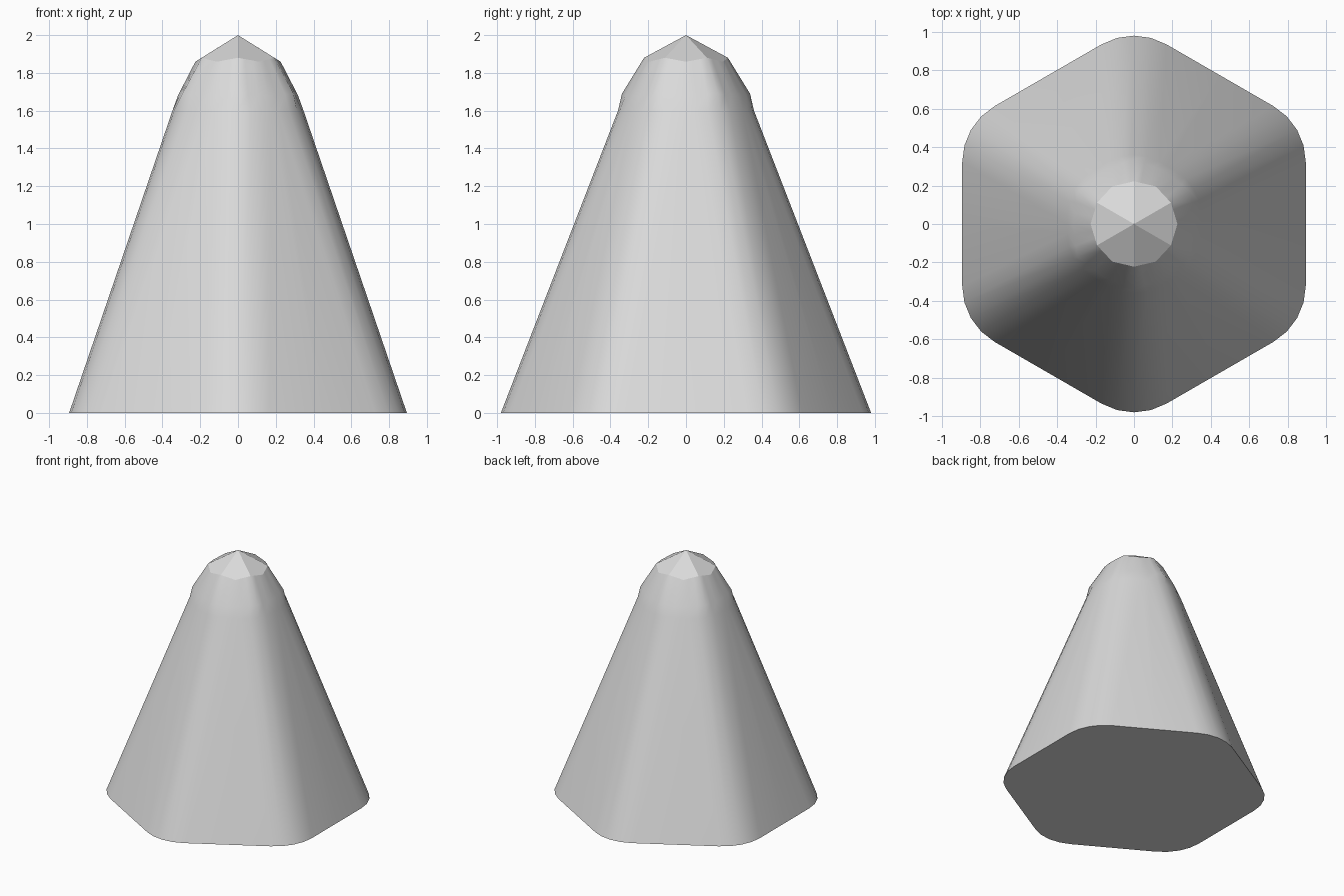
import bpy, bmesh
from math import sin, cos, radians, sqrt
from mathutils import Vector, Matrix

cube = bpy.data.objects.get("Cube")
if cube:
    bpy.data.objects.remove(cube)

SIDES = 6
STEP = 6  # points per side: five on the rounded corner, one mid-flat


def around(points):
    """Repeat one corner-to-corner run of points six times about z."""
    return [Matrix.Rotation(radians(60 * k), 3, 'Z') @ p
            for k in range(SIDES) for p in points]


def rounded_ring(apothem, radius, z):
    """Hexagon with rounded corners, starting at the +y corner."""
    centre = (apothem - radius) * 2 / sqrt(3)

    def corner(deg):
        a = radians(90 + deg)
        return Vector((radius * cos(a), centre + radius * sin(a), z))

    turn = Matrix.Rotation(radians(60), 3, 'Z')
    mid = Matrix.Rotation(radians(30), 3, 'Z') @ Vector((0, apothem, z))
    return around([corner(0), corner(15), corner(30), mid,
                   turn @ corner(-30), turn @ corner(-15)])


def twelve_ring(r_corner, z_corner, r_mid, z_mid):
    """Twelve-sided ring, alternating corner and mid-flat points."""
    a = Vector((0, r_corner, z_corner))
    b = Matrix.Rotation(radians(30), 3, 'Z') @ Vector((0, r_mid, z_mid))
    c = Matrix.Rotation(radians(60), 3, 'Z') @ a
    return around([a, a.lerp(b, 1 / 3), a.lerp(b, 2 / 3),
                   b, b.lerp(c, 1 / 3), b.lerp(c, 2 / 3)])


rings = [
    rounded_ring(0.894, 0.338, 0),
    rounded_ring(0.347, 0.263, 1.6),
    twelve_ring(0.339, 1.69, 0.318, 1.68),
    twelve_ring(0.222, 1.88, 0.226, 1.859),
]

bm = bmesh.new()
loops = [[bm.verts.new(p) for p in ring] for ring in rings]
count = len(loops[0])

# Smooth tapering walls
for low, high in zip(loops, loops[1:]):
    for i in range(count):
        j = (i + 1) % count
        bm.faces.new((low[i], low[j], high[j], high[i])).smooth = True

# Flat base
bm.faces.new(list(reversed(loops[0])))

# Six flat facets meeting at the tip
tip = bm.verts.new((0, 0, 2))
for k in range(SIDES):
    edge = [loops[-1][(k * STEP + i) % count] for i in range(STEP + 1)]
    bm.faces.new(edge + [tip])

# Keep the base rim and all cap edges crisp
for e in bm.edges:
    e.smooth = all(f.smooth for f in e.link_faces)
bmesh.ops.recalc_face_normals(bm, faces=bm.faces[:])

mesh = bpy.data.meshes.new("tapered_hexagonal_spike")
bm.to_mesh(mesh)
bm.free()
spike = bpy.data.objects.new("tapered_hexagonal_spike", mesh)
bpy.context.collection.objects.link(spike)

# Plain light grey
grey = bpy.data.materials.new("light_grey")
grey.use_nodes = True
colour = (0.7, 0.7, 0.7, 1)
grey.diffuse_color = colour
grey.node_tree.nodes["Principled BSDF"].inputs["Base Color"].default_value = colour
mesh.materials.append(grey)
